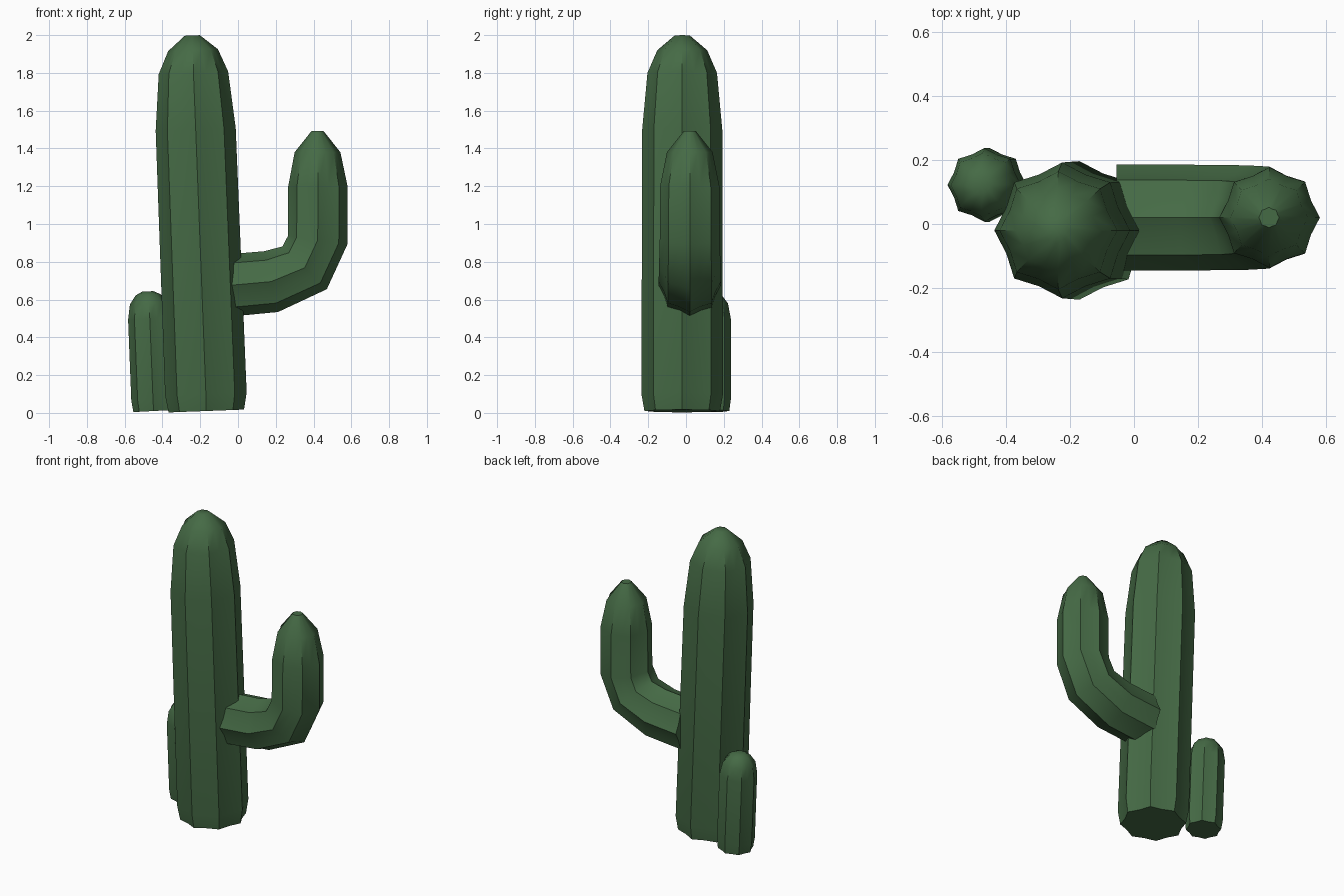
import bpy, bmesh, math
from mathutils import Vector

if "Cube" in bpy.data.objects:
    bpy.data.objects.remove(bpy.data.objects["Cube"])

green = bpy.data.materials.new("cactus green")
green.diffuse_color = (0.060, 0.145, 0.060, 1)
green.use_nodes = True
green.node_tree.nodes["Principled BSDF"].inputs["Base Color"].default_value = green.diffuse_color

RIBS = 8


def ribbed_tube(name, y, rings, valley=0.89):
    """Skin 8-ribbed star rings (x, z, tilt from vertical in degrees, radius) along a path."""
    bm = bmesh.new()
    loops = []
    for x, z, tilt, r in rings:
        t = math.radians(tilt)
        across = Vector((math.cos(t), 0, -math.sin(t)))
        centre = Vector((x, y, z))
        loop = []
        for i in range(RIBS * 2):
            a = math.pi * i / RIBS
            rad = r * (valley if i % 2 else 1)
            loop.append(bm.verts.new(centre + across * rad * math.cos(a)
                                     + Vector((0, rad * math.sin(a), 0))))
        loops.append(loop)
    n = RIBS * 2
    for lo, hi in zip(loops, loops[1:]):
        for i in range(n):
            j = (i + 1) % n
            bm.faces.new((lo[i], lo[j], hi[j], hi[i]))
    # fan caps at both ends
    for loop, ring in ((loops[0], rings[0]), (loops[-1], rings[-1])):
        c = bm.verts.new((ring[0], y, ring[1]))
        for i in range(n):
            bm.faces.new((loop[i], loop[(i + 1) % n], c))
    bmesh.ops.recalc_face_normals(bm, faces=bm.faces)
    me = bpy.data.meshes.new(name)
    bm.to_mesh(me)
    bm.free()
    me.materials.append(green)
    ob = bpy.data.objects.new(name, me)
    bpy.context.collection.objects.link(ob)
    bpy.ops.object.select_all(action='DESELECT')
    ob.select_set(True)
    bpy.context.view_layer.objects.active = ob
    bpy.ops.object.shade_smooth_by_angle(angle=math.radians(50))
    return ob


# tall main stem, leaning slightly left
ribbed_tube("main_stem", -0.02, [
    (-0.168, 0.01, -2.2, 0.20), (-0.170, 0.10, -2.2, 0.216),
    (-0.224, 1.50, -2.2, 0.212), (-0.236, 1.80, -2.2, 0.184),
    (-0.238, 1.92, -2.2, 0.132), (-0.242, 1.998, -2.2, 0.04)])

# side arm bending upwards
ribbed_tube("side_arm", 0.02, [
    (-0.055, 0.675, 90, 0.165), (0.01, 0.68, 89, 0.165),
    (0.175, 0.695, 77, 0.165), (0.353, 0.768, 44, 0.163),
    (0.422, 0.915, 8, 0.159), (0.423, 1.20, 0, 0.157),
    (0.421, 1.38, 0, 0.121), (0.421, 1.492, 0, 0.032)])

# small shoot beside the stem
ribbed_tube("small_shoot", 0.122, [
    (-0.447, 0.01, -3, 0.107), (-0.450, 0.07, -3, 0.115),
    (-0.467, 0.50, -3, 0.115), (-0.472, 0.58, -3, 0.100),
    (-0.476, 0.625, -3, 0.066), (-0.478, 0.643, -3, 0.03)])
